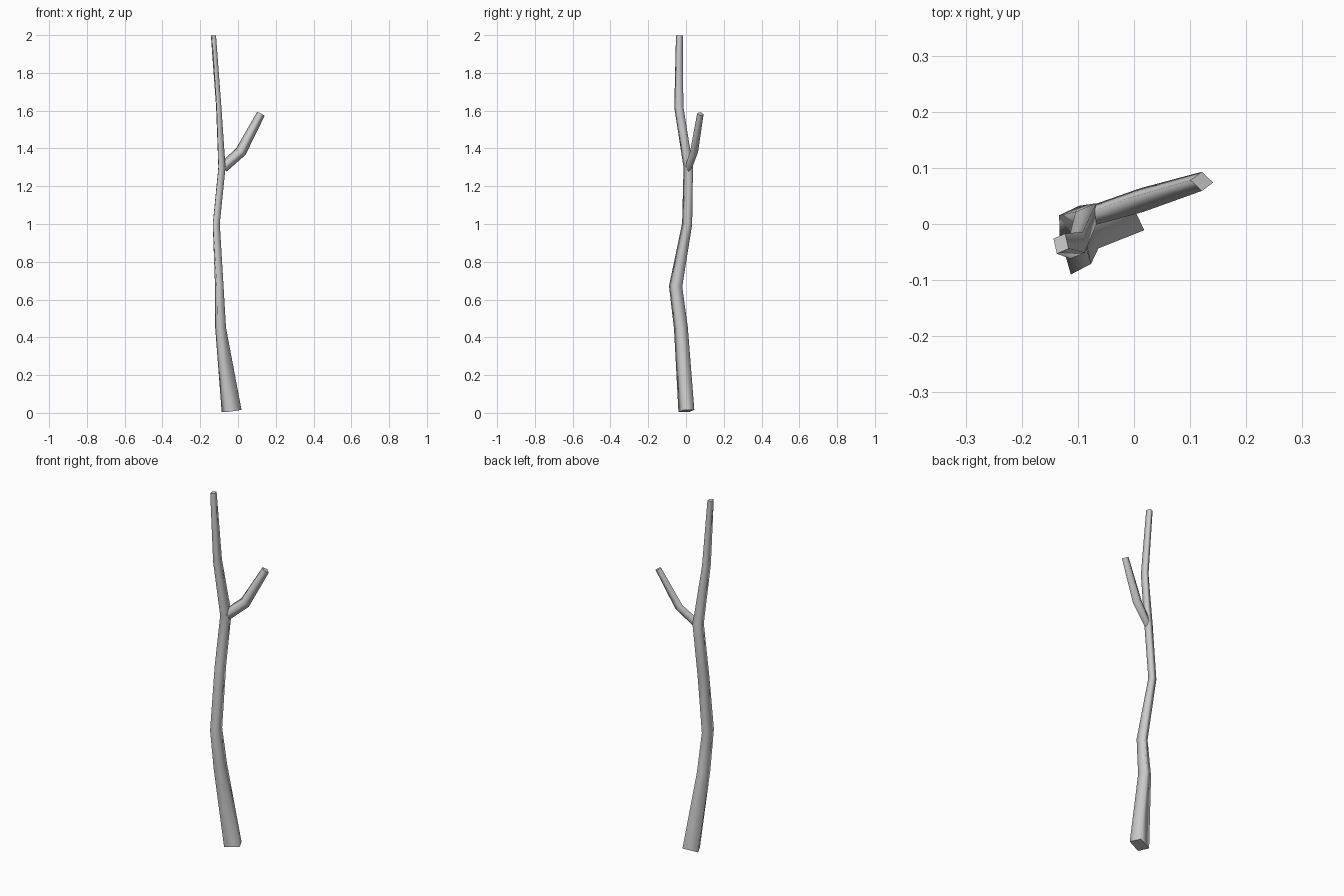
import bpy, bmesh
from mathutils import Vector

if "Cube" in bpy.data.objects:
    bpy.data.objects.remove(bpy.data.objects["Cube"])


def limb(name, rings):
    """Sweep a four-sided section: each ring is (centre, edge u, edge v) with u, v in plan."""
    bm = bmesh.new()
    pts = [Vector(r[0]) for r in rings]
    loops = []
    for i, (c, u, v) in enumerate(rings):
        # tilt the section so it sits square to the limb direction
        t = pts[min(i + 1, len(pts) - 1)] - pts[max(i - 1, 0)]
        loop = []
        for a, b in ((-.5, -.5), (.5, -.5), (.5, .5), (-.5, .5)):
            dx = a * u[0] + b * v[0]
            dy = a * u[1] + b * v[1]
            dz = -(dx * t.x + dy * t.y) / t.z
            loop.append(bm.verts.new(pts[i] + Vector((dx, dy, dz))))
        loops.append(loop)
    for l0, l1 in zip(loops, loops[1:]):
        for k in range(4):
            n = (k + 1) % 4
            bm.faces.new((l0[k], l0[n], l1[n], l1[k])).smooth = True
    # flat end caps with crisp rims
    for loop in (loops[0], loops[-1]):
        cap = bm.faces.new(loop)
        for e in cap.edges:
            e.smooth = False
    bmesh.ops.recalc_face_normals(bm, faces=bm.faces)
    me = bpy.data.meshes.new(name)
    bm.to_mesh(me)
    bm.free()
    ob = bpy.data.objects.new(name, me)
    bpy.context.collection.objects.link(ob)
    return ob


# Crooked main stem, base to tip
limb("main_stem", [
    ((-.034, .002, .010), (.078, .029), (-.027, .055)),
    ((-.092, -.027, .45), (.045, .020), (-.012, .053)),
    ((-.099, -.055, .67), (.036, .019), (-.009, .051)),
    ((-.115, .006, 1.0), (.036, .017), (-.001, .036)),
    ((-.085, .012, 1.30), (.037, .015), (-.001, .035)),
    ((-.102, -.038, 1.62), (.025, .011), (-.003, .037)),
    ((-.130, -.035, 1.998), (.021, .009), (-.006, .027)),
])

# Side branch rising to the right
limb("side_branch", [
    ((-.078, .014, 1.30), (.018, .018), (-.020, .018)),
    ((.015, .043, 1.383), (.022, .018), (-.028, .024)),
    ((.121, .076, 1.583), (.020, .015), (-.020, .019)),
])
